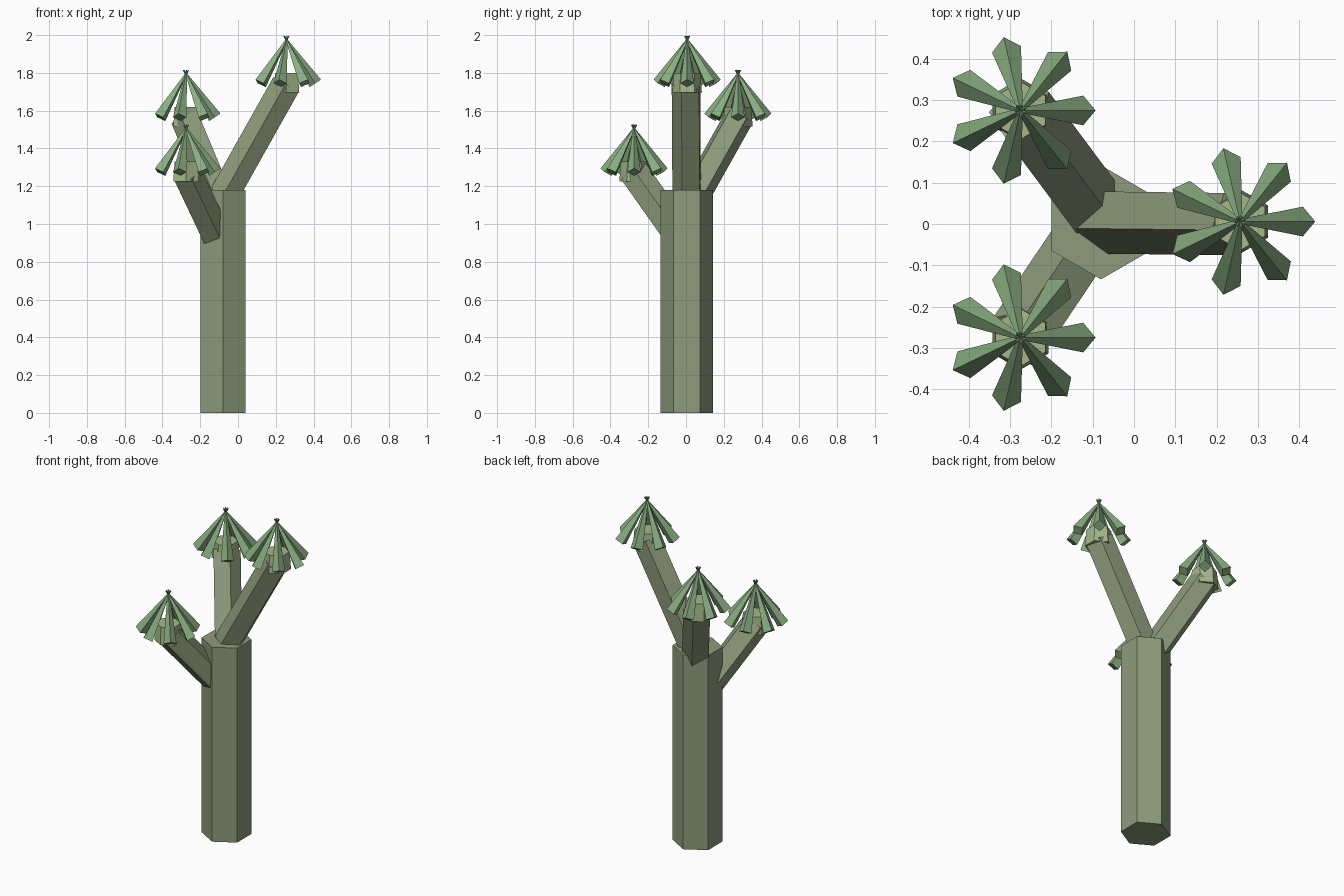
import bpy, math
from mathutils import Vector, Matrix

if "Cube" in bpy.data.objects:
    bpy.data.objects.remove(bpy.data.objects["Cube"])


def material(name, color):
    m = bpy.data.materials.new(name)
    m.diffuse_color = (*color, 1)
    m.use_nodes = True
    m.node_tree.nodes["Principled BSDF"].inputs["Base Color"].default_value = m.diffuse_color
    return m


BARK = material("bark", (0.27, 0.33, 0.20))
HEART = material("heart", (0.38, 0.48, 0.26))
LEAF = material("leaf", (0.25, 0.42, 0.22))


def rod(name, a, b, r1, r2, sides, mat, spin=0.0):
    """Flat-sided cone or prism running from point a to point b."""
    a, b = Vector(a), Vector(b)
    d = b - a
    bpy.ops.mesh.primitive_cone_add(vertices=sides, radius1=r1, radius2=r2, depth=d.length)
    o = bpy.context.object
    o.name = name
    o.data.materials.append(mat)
    turn = d.to_track_quat('Z', 'Y').to_matrix().to_4x4() if d.xy.length > 1e-6 else Matrix()
    o.matrix_world = Matrix.Translation((a + b) / 2) @ turn @ Matrix.Rotation(spin, 4, 'Z')
    return o


# Hexagonal trunk
rod("trunk", (-0.08, 0.004, 0), (-0.08, 0.004, 1.18), 0.138, 0.138, 6, BARK)

# Branch start, crown centre (x, y) and crown top z
branches = [
    ((-0.08, 0.01, 1.14), (0.257, 0.006), 2.00),
    ((-0.10, 0.04, 1.14), (-0.275, 0.275), 1.82),
    ((-0.09, 0.00, 0.88), (-0.275, -0.275), 1.53),
]

for i, (start, (x, y), top) in enumerate(branches, 1):
    # Five-sided branch
    rod(f"branch_{i}", start, (x, y, top - 0.26), 0.082, 0.082, 5, BARK, math.radians(15))
    # Pale heart at the branch tip
    rod(f"crown_heart_{i}", (x, y, top - 0.305), (x, y, top - 0.20), 0.078, 0.07, 6, HEART)
    # Seven drooping square-section leaves that cross at the crown top
    for k in range(7):
        t = math.tau * k / 7
        c, s = math.cos(t), math.sin(t)
        rod(f"leaf_{i}_{k + 1}", (x - 0.014 * c, y - 0.014 * s, top - 0.005),
            (x + 0.152 * c, y + 0.152 * s, top - 0.255), 0.003, 0.036, 4, LEAF)
